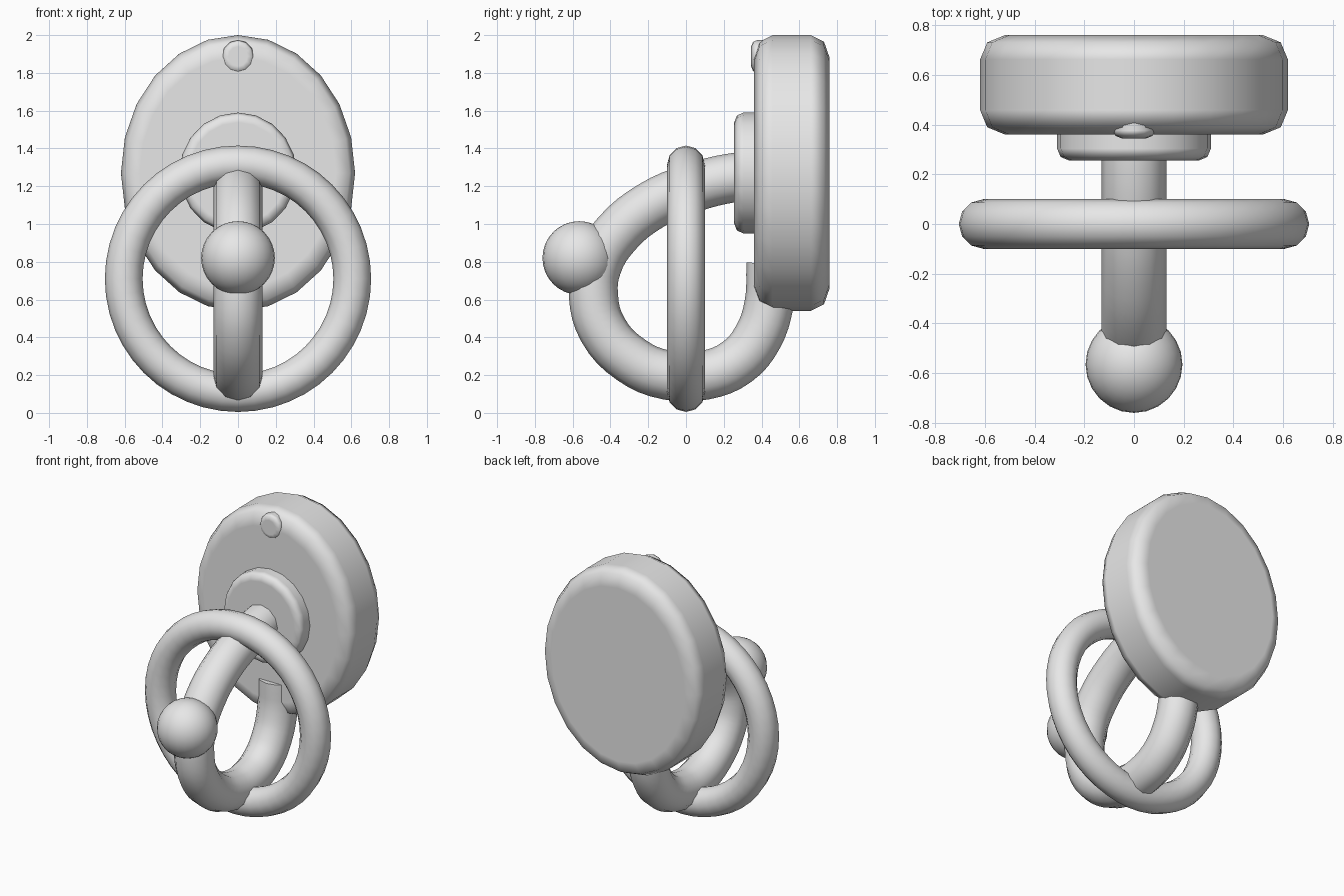
import bpy
import math

if "Cube" in bpy.data.objects:
    bpy.data.objects.remove(bpy.data.objects["Cube"])

# One plain grey for every part
grey = bpy.data.materials.new("light grey")
grey.use_nodes = True
colour = (0.8, 0.8, 0.8, 1)
grey.diffuse_color = colour
grey.node_tree.nodes["Principled BSDF"].inputs["Base Color"].default_value = colour


def finish(name):
    obj = bpy.context.object
    obj.name = name
    obj.data.materials.clear()
    obj.data.materials.append(grey)
    bpy.ops.object.shade_smooth()
    return obj


def disc(name, sides, half_x, half_z, front, back, z, bevel):
    """Rounded disc facing the front, stretched in height."""
    bpy.ops.mesh.primitive_cylinder_add(
        vertices=sides, radius=half_x, depth=back - front,
        location=(0, (front + back) / 2, z), rotation=(math.pi / 2, 0, 0))
    obj = finish(name)
    obj.scale.y = half_z / half_x
    mod = obj.modifiers.new("rounded rim", "BEVEL")
    mod.width = bevel
    mod.segments = 2
    mod.limit_method = "ANGLE"
    mod.angle_limit = math.radians(40)
    mod.harden_normals = True


# Wall plate with its boss and stud
disc("wall_plate", 24, 0.62, 0.73, 0.36, 0.76, 1.27, 0.1)
disc("boss", 20, 0.31, 0.32, 0.255, 0.46, 1.27, 0.05)
disc("stud", 12, 0.085, 0.087, 0.345, 0.46, 1.887, 0.033)

# Hanging ring
bpy.ops.mesh.primitive_torus_add(
    major_radius=0.605, minor_radius=0.1, major_segments=48, minor_segments=12,
    location=(0, 0, 0.71), rotation=(math.pi / 2, 0, 0))
finish("ring")

# Hook arm swept along a side-on path (y, z)
path = [(0.45, 1.26), (0.25, 1.245), (0.03, 1.19), (-0.18, 1.1), (-0.37, 0.945),
        (-0.47, 0.78), (-0.49, 0.62), (-0.44, 0.44), (-0.29, 0.28), (-0.1, 0.2),
        (0.1, 0.2), (0.27, 0.27), (0.38, 0.4), (0.44, 0.58), (0.45, 0.79)]
curve = bpy.data.curves.new("hook_arm", "CURVE")
curve.dimensions = "3D"
curve.bevel_depth = 0.13
curve.bevel_resolution = 4
curve.resolution_u = 4
curve.use_fill_caps = True
spline = curve.splines.new("BEZIER")
spline.bezier_points.add(len(path) - 1)
for point, (y, z) in zip(spline.bezier_points, path):
    point.co = (0, y, z)
    point.handle_left_type = point.handle_right_type = "AUTO"
arm = bpy.data.objects.new("hook_arm", curve)
bpy.context.collection.objects.link(arm)
bpy.ops.object.select_all(action="DESELECT")
arm.select_set(True)
bpy.context.view_layer.objects.active = arm
bpy.ops.object.convert(target="MESH")
finish("hook_arm")
bpy.ops.object.shade_smooth_by_angle(angle=math.radians(50))

# Ball on the front of the hook
bpy.ops.mesh.primitive_uv_sphere_add(
    segments=24, ring_count=16, radius=0.195, location=(0, -0.565, 0.82))
finish("ball")
